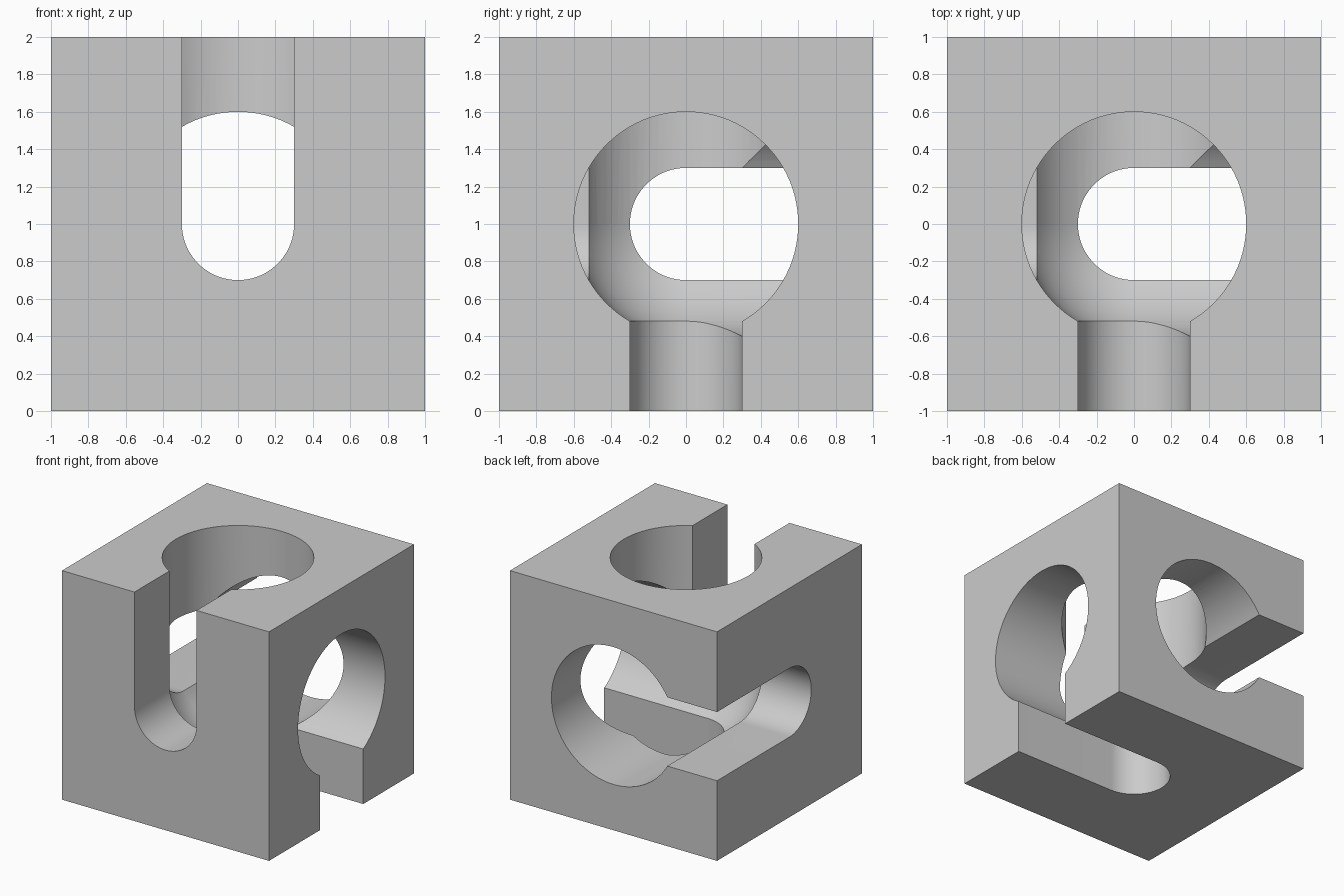
import bpy, bmesh, math
from mathutils import Matrix

if "Cube" in bpy.data.objects:
    bpy.data.objects.remove(bpy.data.objects["Cube"], do_unlink=True)

SEG = 96          # sides of every round cut
HOLE, SLOT = 0.6, 0.3
REACH = 1.5       # cutters run past the block faces

grey = bpy.data.materials.new("plain grey")
grey.use_nodes = True
grey.diffuse_color = (0.6, 0.6, 0.6, 1)
grey.node_tree.nodes["Principled BSDF"].inputs["Base Color"].default_value = (0.6, 0.6, 0.6, 1)


def make_object(name, bm, turn=0):
    """Cycle the axes x > y > z by whole turns, then store the mesh as an object."""
    for v in bm.verts:
        p = [round(c, 6) for c in v.co]
        v.co = p[-turn:] + p[:-turn] if turn else p
    bmesh.ops.recalc_face_normals(bm, faces=bm.faces)
    mesh = bpy.data.meshes.new(name)
    bm.to_mesh(mesh)
    bm.free()
    mesh.materials.append(grey)
    obj = bpy.data.objects.new(name, mesh)
    bpy.context.collection.objects.link(obj)
    return obj


def prism(name, outline, low, high, turn):
    """Extrude an xy outline between two heights."""
    bm = bmesh.new()
    face = bm.faces.new([bm.verts.new((x, y, low)) for x, y in outline])
    top = bmesh.ops.extrude_face_region(bm, geom=[face])["geom"]
    for v in top:
        if isinstance(v, bmesh.types.BMVert):
            v.co.z = high
    return make_object(name, bm, turn)


def arc(radius, start, end):
    """Points on a circle between two step numbers."""
    step = math.tau / SEG
    return [(radius * math.cos(i * step), radius * math.sin(i * step)) for i in range(start, end)]


# Solid block
bm = bmesh.new()
bmesh.ops.create_cube(bm, size=2)
block = make_object("slotted_block", bm)

# Ball cavity in the middle
bm = bmesh.new()
bmesh.ops.create_uvsphere(bm, u_segments=SEG, v_segments=SEG // 2, radius=HOLE)
cutters = [make_object("ball_cavity", bm)]

# A wide round hole on three faces, a round-ended open slot opposite each
hole_outline = arc(HOLE, 0, SEG)
slot_outline = arc(SLOT, SEG // 4, 3 * SEG // 4 + 1) + [(REACH, -SLOT), (REACH, SLOT)]
for turn in range(3):
    cutters.append(prism("round_hole", hole_outline, 0, REACH, turn))
    cutters.append(prism("open_slot", slot_outline, -REACH, 0, turn))

# Cut everything out of the block
bpy.context.view_layer.objects.active = block
for obj in bpy.context.selected_objects:
    obj.select_set(False)
block.select_set(True)
for cutter in cutters:
    cutter.hide_render = True
    cut = block.modifiers.new("cut", "BOOLEAN")
    cut.operation = "DIFFERENCE"
    cut.solver = "EXACT"
    cut.object = cutter
    bpy.ops.object.modifier_apply(modifier=cut.name)
for cutter in cutters:
    bpy.data.objects.remove(cutter, do_unlink=True)

# Stand the block on the ground and keep its edges crisp
block.data.transform(Matrix.Translation((0, 0, 1)))
bpy.ops.object.shade_smooth_by_angle(angle=math.radians(25))
